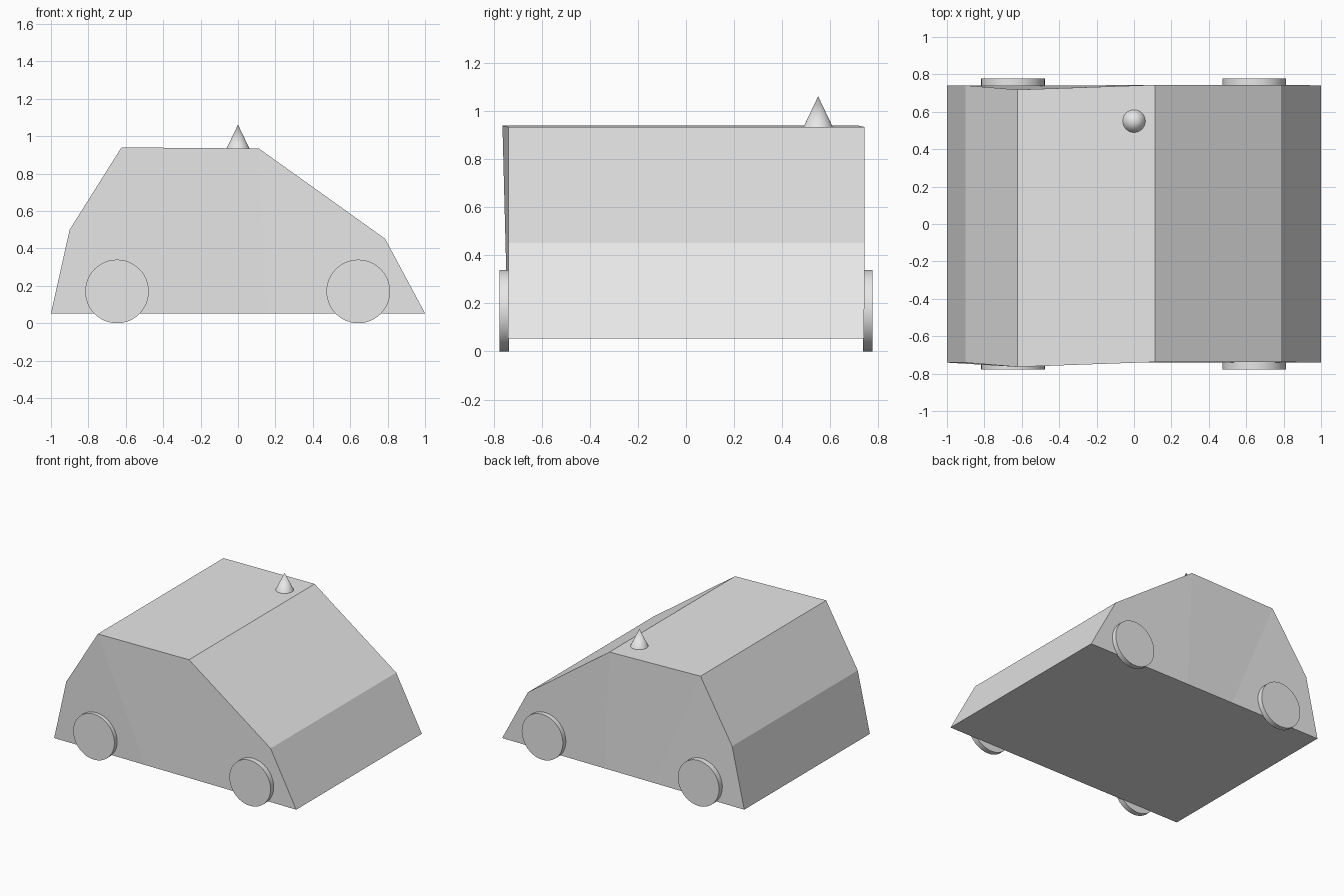
import bpy, bmesh, math
from mathutils import Matrix, Vector

cube = bpy.data.objects.get("Cube")
if cube:
    bpy.data.objects.remove(cube, do_unlink=True)

# Single light grey material
grey = bpy.data.materials.new("light_grey")
grey.use_nodes = True
grey.diffuse_color = (0.8, 0.8, 0.8, 1)
grey.node_tree.nodes["Principled BSDF"].inputs["Base Color"].default_value = (0.8, 0.8, 0.8, 1)


def add_object(name, bm, smooth=False):
    bmesh.ops.recalc_face_normals(bm, faces=bm.faces)
    mesh = bpy.data.meshes.new(name)
    bm.to_mesh(mesh)
    bm.free()
    mesh.materials.append(grey)
    obj = bpy.data.objects.new(name, mesh)
    bpy.context.collection.objects.link(obj)
    if smooth:
        bpy.ops.object.select_all(action='DESELECT')
        obj.select_set(True)
        bpy.context.view_layer.objects.active = obj
        bpy.ops.object.shade_smooth_by_angle(angle=math.radians(40))
    return obj


def add_cone(name, r1, r2, depth, location, rotation=None, segments=32):
    bm = bmesh.new()
    matrix = Matrix.Translation(Vector(location))
    if rotation:
        matrix = matrix @ rotation
    bmesh.ops.create_cone(bm, cap_ends=True, segments=segments, radius1=r1,
                          radius2=r2, depth=depth, matrix=matrix)
    return add_object(name, bm, smooth=True)


# Car body: side outline (x, z, sideways shift) carried across the width
HALF_WIDTH = 0.741
outline = [(-1.0, 0.053, 0), (-0.25, 0.053, 0), (0.15, 0.053, 0), (1.0, 0.053, 0),
           (0.786, 0.452, 0.003), (0.112, 0.934, 0.003),
           (-0.623, 0.94, -0.023), (-0.90, 0.50, 0)]
side_panels = [(0, 1, 6, 7), (1, 2, 5, 6), (2, 3, 4, 5)]

bm = bmesh.new()
near, far = [[bm.verts.new((x, y + shift, z)) for x, z, shift in outline]
             for y in (-HALF_WIDTH, HALF_WIDTH)]
for i in range(len(outline)):
    j = (i + 1) % len(outline)
    bm.faces.new((near[i], near[j], far[j], far[i]))
for panel in side_panels:
    for side in (near, far):
        bm.faces.new([side[i] for i in panel])
add_object("car_body", bm)

# Four disc wheels set against the body sides
quarter_turn = Matrix.Rotation(math.pi / 2, 4, 'X')
for x, end in ((-0.647, "left_end"), (0.643, "right_end")):
    for sign, side in ((-1, "near"), (1, "far")):
        add_cone(f"wheel_{side}_{end}", 0.17, 0.17, 0.04,
                 (x, sign * 0.757, 0.17), quarter_turn, 48)

# Pointed cone on the roof
add_cone("roof_cone", 0.062, 0, 0.13, (0, 0.55, 0.997))
